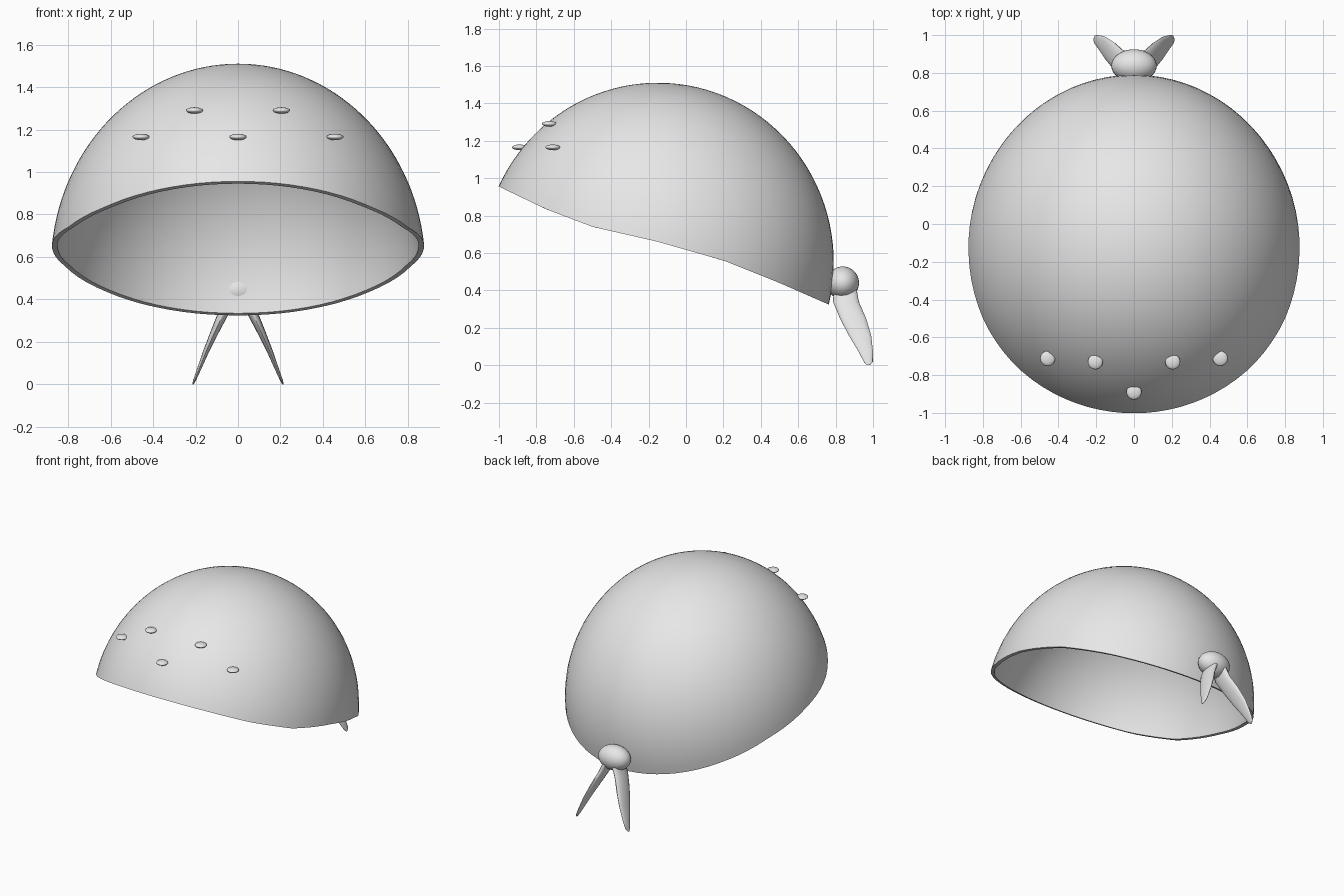
import bpy, bmesh, math
from mathutils import Vector

if "Cube" in bpy.data.objects:
    bpy.data.objects.remove(bpy.data.objects["Cube"])

cloth = bpy.data.materials.new("pale_grey")
cloth.diffuse_color = (0.8, 0.8, 0.8, 1)
cloth.use_nodes = True
cloth.node_tree.nodes["Principled BSDF"].inputs["Base Color"].default_value = cloth.diffuse_color


def finish(name, bm, angle=40):
    bmesh.ops.recalc_face_normals(bm, faces=bm.faces)
    mesh = bpy.data.meshes.new(name)
    bm.to_mesh(mesh)
    bm.free()
    obj = bpy.data.objects.new(name, mesh)
    bpy.context.collection.objects.link(obj)
    mesh.materials.append(cloth)
    bpy.ops.object.select_all(action='DESELECT')
    obj.select_set(True)
    bpy.context.view_layer.objects.active = obj
    bpy.ops.object.shade_smooth_by_angle(angle=math.radians(angle))
    return obj


def ellipsoid(name, centre, radii, seg=32, rings=16):
    bm = bmesh.new()
    bmesh.ops.create_uvsphere(bm, u_segments=seg, v_segments=rings, radius=1)
    for v in bm.verts:
        v.co = Vector(c + r * k for c, r, k in zip(centre, radii, v.co))
    return finish(name, bm)


# Dome: an ellipsoid shell trimmed along a slanted, gently curved rim
RIM = [(-1.1, 1.0), (-1.0, 0.955), (-0.75, 0.835), (-0.5, 0.74), (-0.15, 0.66),
       (0.2, 0.56), (0.5, 0.44), (0.75, 0.33), (0.9, 0.27)]


def rim_height(y):
    for (y0, z0), (y1, z1) in zip(RIM, RIM[1:]):
        if y <= y1:
            return z0 + (z1 - z0) * (y - y0) / (y1 - y0)
    return RIM[-1][1]


def dome_point(theta, phi, inset):
    s = math.sin(theta)
    return Vector(((0.882 - inset) * s * math.cos(phi),
                   -0.15 + (0.94 - inset) * s * math.sin(phi),
                   0.55 + (0.96 - inset) * math.cos(theta)))


def rim_angle(phi, inset):
    low, high = 0.6, 2.2
    for _ in range(40):
        mid = (low + high) / 2
        p = dome_point(mid, phi, inset)
        if p.z > rim_height(p.y):
            low = mid
        else:
            high = mid
    return low


SEG, ROWS = 80, 32
bm = bmesh.new()
edges = []
for inset in (0, 0.025):
    pole = bm.verts.new(dome_point(0, 0, inset))
    rows = [[] for _ in range(ROWS)]
    for i in range(SEG):
        phi = math.tau * i / SEG
        end = rim_angle(phi, inset)
        for j in range(ROWS):
            rows[j].append(bm.verts.new(dome_point(end * (j + 1) / ROWS, phi, inset)))
    for i in range(SEG):
        k = (i + 1) % SEG
        bm.faces.new((pole, rows[0][i], rows[0][k]))
        for a, b in zip(rows, rows[1:]):
            bm.faces.new((a[i], b[i], b[k], a[k]))
    edges.append(rows[-1])
for i in range(SEG):
    k = (i + 1) % SEG
    bm.faces.new((edges[0][i], edges[1][i], edges[1][k], edges[0][k]))
finish("cap_dome", bm)

# Knot at the back
ellipsoid("knot", (0, 0.838, 0.44), (0.12, 0.087, 0.088))

# Two flat tapering tails: x, y, z, half thickness, half width
TAIL = [(0.03, 0.85, 0.42, 0.03, 0.06), (0.066, 0.855, 0.34, 0.027, 0.069),
        (0.108, 0.893, 0.25, 0.021, 0.07), (0.148, 0.93, 0.16, 0.015, 0.06),
        (0.184, 0.962, 0.07, 0.01, 0.038), (0.205, 0.975, 0.018, 0.007, 0.024),
        (0.212, 0.975, 0.0, 0.003, 0.008)]
for side, label in ((-1, "left"), (1, "right")):
    bm = bmesh.new()
    rings = []
    for x, y, z, t, w in TAIL:
        rings.append([bm.verts.new((side * (x + t * math.cos(a)), y + w * math.sin(a), z))
                      for a in (math.tau * i / 16 for i in range(16))])
    for a, b in zip(rings, rings[1:]):
        for i in range(16):
            k = (i + 1) % 16
            bm.faces.new((a[i], a[k], b[k], b[i]))
    bm.faces.new(rings[0])
    bm.faces.new(rings[-1])
    finish(label + "_tail", bm, 60)

# Flat round spots on the forehead
SPOTS = [(0, -0.89, 1.165), (-0.205, -0.73, 1.29), (0.205, -0.73, 1.29),
         (-0.457, -0.712, 1.165), (0.457, -0.712, 1.165)]
for n, spot in enumerate(SPOTS):
    ellipsoid("spot_%d" % (n + 1), spot, (0.04, 0.04, 0.015), 24, 12)
